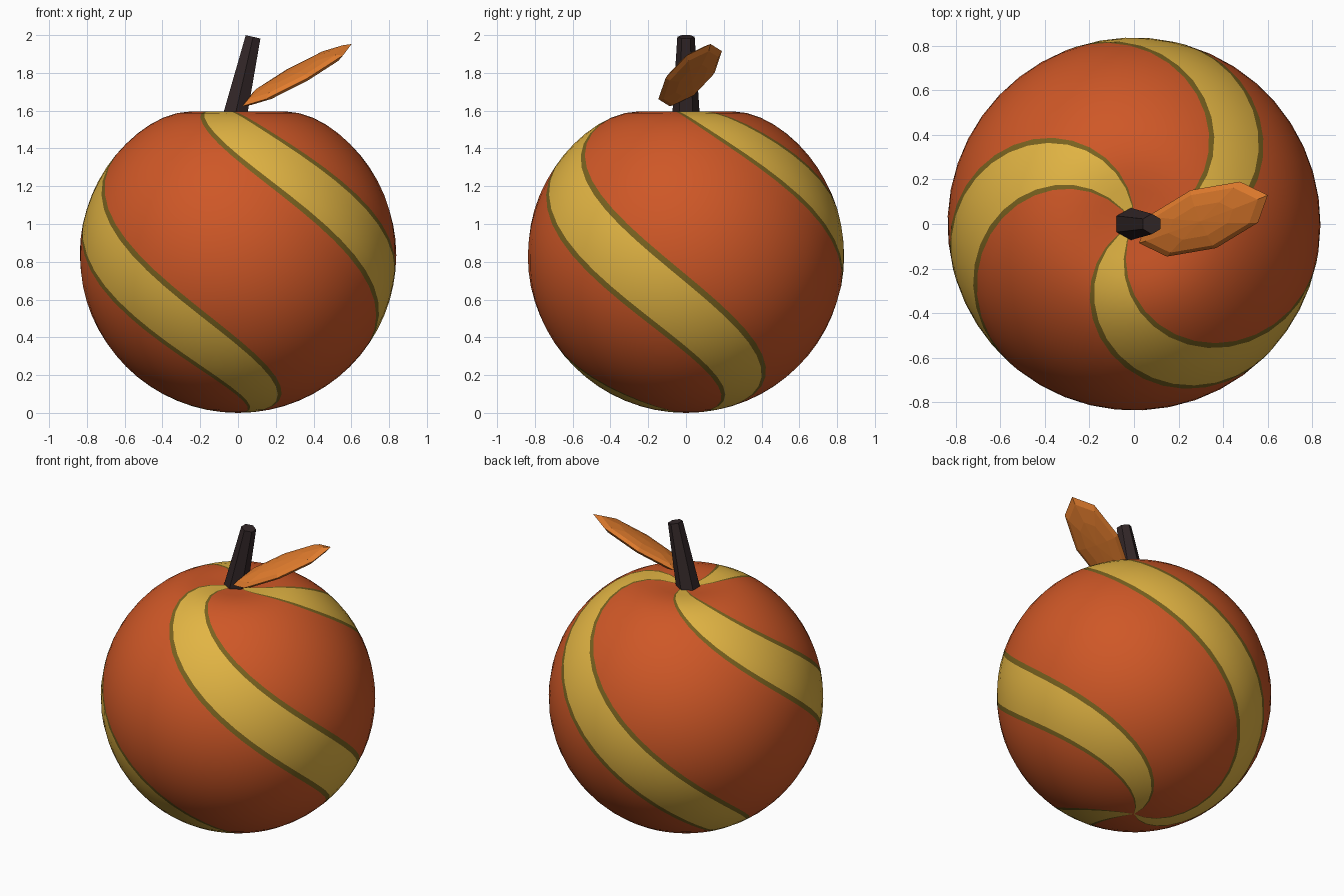
import bpy
from math import sin, cos, pi, radians, exp
from mathutils import Matrix, Vector

if "Cube" in bpy.data.objects:
    bpy.data.objects.remove(bpy.data.objects["Cube"])


def material(name, rgb):
    m = bpy.data.materials.new(name)
    m.diffuse_color = (*rgb, 1)
    m.use_nodes = True
    m.node_tree.nodes["Principled BSDF"].inputs["Base Color"].default_value = m.diffuse_color
    return m


ORANGE = material("burnt orange", (0.62, 0.096, 0.02))
YELLOW = material("golden yellow", (0.76, 0.46, 0.057))
OLIVE = material("dark olive", (0.19, 0.122, 0.014))
BROWN = material("dark brown", (0.032, 0.02, 0.021))
LEAF = material("leaf orange", (0.75, 0.2, 0.026))


def lathe(name, profile, angles, mats, twist=None, matrix=Matrix(), pick=None, smooth=False):
    """Revolve (radius, z) points; zero-radius ends become poles, others are capped."""
    n = len(angles)
    verts, rings = [], []
    for k, (r, z) in enumerate(profile):
        start = len(verts)
        if r < 1e-6:
            verts.append(matrix @ Vector((0, 0, z)))
            rings.append([start] * n)
        else:
            t = twist[k] if twist else 0
            verts += [matrix @ Vector((r * cos(a + t), r * sin(a + t), z)) for a in angles]
            rings.append(list(range(start, start + n)))
    faces, index = [], []
    for lo, hi in zip(rings, rings[1:]):
        for i in range(n):
            j = (i + 1) % n
            faces.append(list(dict.fromkeys((lo[i], lo[j], hi[j], hi[i]))))
            index.append(pick[i] if pick else 0)
    for ring, flip in ((rings[0], True), (rings[-1], False)):
        if ring[0] != ring[-1]:
            faces.append(ring[::-1] if flip else ring)
            index.append(0)
    mesh = bpy.data.meshes.new(name)
    mesh.from_pydata(verts, [], faces)
    for m in mats:
        mesh.materials.append(m)
    for p, idx in zip(mesh.polygons, index):
        p.material_index = idx
        p.use_smooth = smooth
    mesh.update()
    ob = bpy.data.objects.new(name, mesh)
    bpy.context.collection.objects.link(ob)
    return ob


# Body: sphere with a dimple on top, its columns twisted so three stripes spiral down
RINGS = 32
profile, twist = [], []
for k in range(RINGS + 1):
    th = pi * (1 - k / RINGS)          # polar angle, bottom to top
    dent = 0.09 * exp(-(th / radians(18)) ** 2)
    profile.append((0.838 * sin(th), 0.835 + 0.835 * cos(th) - dent))
    twist.append(1.2 * th)

# (width in degrees, column count, material) of one third of the body
bands = [(3.5, 1, 2), (30.5, 4, 1), (3.5, 1, 2), (82.5, 10, 0)]
angles, pick = [], []
for rep in range(3):
    a = -154 + 120 * rep
    for width, count, mat in bands:
        for i in range(count):
            angles.append(radians(a + width * i / count))
            pick.append(mat)
        a += width
lathe("striped_body", profile, angles, [ORANGE, YELLOW, OLIVE], twist, pick=pick, smooth=True)

# Stem: leaning, tapered six-sided post
hexagon = [pi / 2 + i * pi / 3 for i in range(6)]
lathe("stem", [(0.074, 0), (0.046, 0.447)], hexagon, [BROWN],
      matrix=Matrix.Translation((-0.02, 0, 1.555)) @ Matrix.Rotation(radians(12.9), 4, 'Y'))

# Leaf: flattened eight-sided ball, long axis rising to the right
u = Vector((0.29, 0.108, 0.165)).normalized()
v = Vector((-0.05, 0.132, 0.019))
v = (v - v.dot(u) * u).normalized()
w = u.cross(v)
basis = Matrix((u, v, w)).transposed().to_4x4()
ball = [(cos(e), sin(e)) for e in (-pi / 2 + i * pi / 6 for i in range(7))]
lathe("leaf", ball, [i * pi / 4 for i in range(8)], [LEAF],
      matrix=Matrix.Translation((0.312, 0.022, 1.788)) @ basis
      @ Matrix.Diagonal((0.35, 0.143, 0.036, 1)))
